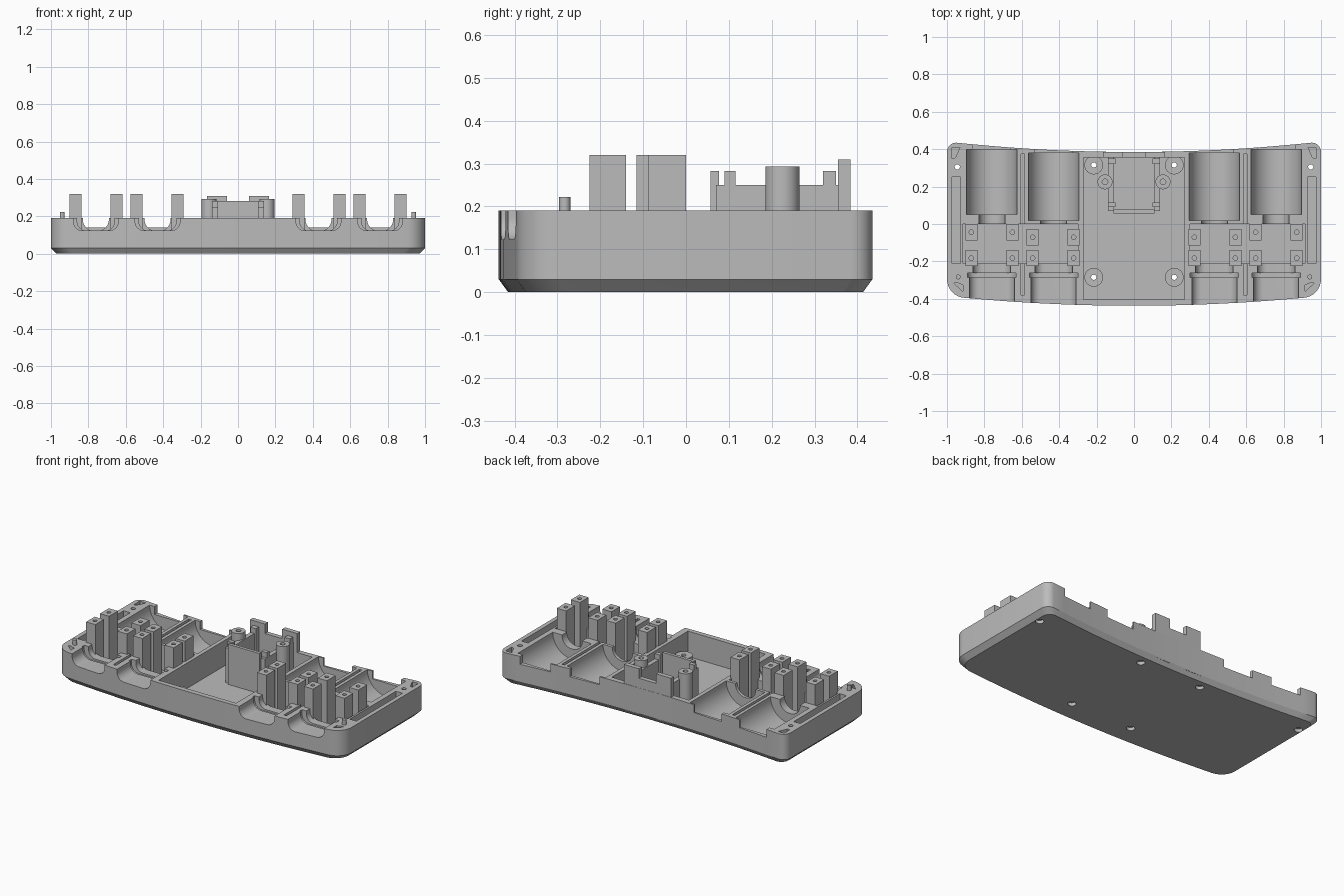
import bpy, bmesh, math
from mathutils import Vector

if "Cube" in bpy.data.objects:
    bpy.data.objects.remove(bpy.data.objects["Cube"], do_unlink=True)

grey = bpy.data.materials.new("plain grey")
grey.use_nodes = True
COLOUR = (0.5, 0.5, 0.5, 1)
grey.diffuse_color = COLOUR
grey.node_tree.nodes["Principled BSDF"].inputs["Base Color"].default_value = COLOUR

RIM, FLOOR, OVER = 0.19, 0.03, 0.4
SIDES = (-1, 1)


def loft(name, rings):
    """Solid skinned through rings of equal length, capped at both ends."""
    bm = bmesh.new()
    loops = [[bm.verts.new(p) for p in ring] for ring in rings]
    for a, b in zip(loops, loops[1:]):
        for i in range(len(a)):
            j = (i + 1) % len(a)
            bm.faces.new((a[i], a[j], b[j], b[i]))
    bm.faces.new(loops[0])
    bm.faces.new(loops[-1])
    bmesh.ops.recalc_face_normals(bm, faces=bm.faces)
    mesh = bpy.data.meshes.new(name)
    bm.to_mesh(mesh)
    bm.free()
    mesh.materials.append(grey)
    obj = bpy.data.objects.new(name, mesh)
    bpy.context.scene.collection.objects.link(obj)
    return obj


def upright(name, pts, z0, z1):
    return loft(name, [[(x, y, z) for x, y in pts] for z in (z0, z1)])


def along_y(name, pts, y0, y1):
    return loft(name, [[(x, y, z) for x, z in pts] for y in (y0, y1)])


def box(name, x0, x1, y0, y1, z0, z1):
    return upright(name, [(x0, y0), (x1, y0), (x1, y1), (x0, y1)], z0, z1)


def arc(cx, cy, r, start, end, n):
    angles = [math.radians(start + (end - start) * i / n) for i in range(n + 1)]
    return [(cx + r * math.cos(a), cy + r * math.sin(a)) for a in angles]


def rod(name, x, y, r, z0, z1):
    return upright(name, arc(x, y, r, 0, 345, 23), z0, z1)


def cut(obj, cutters):
    """Subtract the cutters from the object and remove them."""
    group = bpy.data.collections.new("cutters")
    bpy.context.scene.collection.children.link(group)
    for c in cutters:
        c.hide_render = True
        bpy.context.scene.collection.objects.unlink(c)
        group.objects.link(c)
    mod = obj.modifiers.new("cut", "BOOLEAN")
    mod.operand_type, mod.collection = "COLLECTION", group
    mod.operation, mod.solver = "DIFFERENCE", "EXACT"
    mod.use_self = True
    dg = bpy.context.evaluated_depsgraph_get()
    mesh = bpy.data.meshes.new_from_object(obj.evaluated_get(dg))
    obj.modifiers.clear()
    obj.data = mesh
    mesh.materials.clear()
    mesh.materials.append(grey)
    for c in cutters:
        bpy.data.objects.remove(c, do_unlink=True)
    bpy.data.collections.remove(group)


def trough(cx, half, bottom, r):
    """U-shaped section with rounded lower corners."""
    return ([(cx - half, OVER)] + arc(cx - half + r, bottom + r, r, 180, 270, 10)
            + arc(cx + half - r, bottom + r, r, 270, 360, 10) + [(cx + half, OVER)])


# Tray outline: bowed front and back edges, rounded corners
steps = [i / 12 for i in range(-11, 12)]
outline = [(0.9 * t, -0.437 + 0.042 * t * t) for t in steps]
outline += arc(0.9, -0.295, 0.1, -87, 0, 8) + arc(0.95, 0.385, 0.05, 0, 87, 6)
outline += [(-0.95 * t, 0.385 + 0.05 * t * t) for t in steps]
outline += arc(-0.95, 0.385, 0.05, 93, 180, 6) + arc(-0.9, -0.295, 0.1, 180, 267, 8)
base = [(x * 0.97, y * 0.95, 0) for x, y in outline]
tray = loft("tray", [base, [(x, y, FLOOR) for x, y in outline],
                     [(x, y, RIM) for x, y in outline]])

# Hollows in the tray
cuts = [box("centre_hollow", -0.27, 0.27, -0.405, 0.355, FLOOR, OVER)]
for s in SIDES:
    for cx, back, end in ((0.76, 0.05, 0.397), (0.43, 0.02, 0.38)):
        x = s * cx
        cradle = [(x - 0.135, OVER)] + arc(x, RIM, 0.135, 180, 360, 28) + [(x + 0.135, OVER)]
        cuts += [
            along_y("cradle", cradle, back, end),
            along_y("neck", trough(x, 0.07, 0.12, 0.065), -0.03, back + 0.01),
            box("back_notch", x - 0.1, x + 0.1, end - 0.01, 0.5, 0.14, OVER),
            along_y("front_bay", trough(x, 0.12, 0.123, 0.05), -0.5, -0.28),
            along_y("front_bay_groove", trough(x, 0.13, 0.113, 0.05), -0.287, -0.262),
            along_y("front_neck", trough(x, 0.1, 0.123, 0.05), -0.265, -0.2),
        ]
    low, high = sorted((s * 0.3, s * 0.915))
    cuts.append(box("post_hollow", low, high, -0.21, 0, FLOOR, OVER))
    for y0, y1 in ((-0.01, 0.375), (-0.38, -0.2)):
        cuts.append(box("divider_slot", s * 0.595 - 0.009, s * 0.595 + 0.009, y0, y1, 0.06, OVER))
    cuts.append(box("side_slot", s * 0.95 - 0.023, s * 0.95 + 0.023, -0.21, 0.25, FLOOR, OVER))
    for corner in (((0.93, 0.41), (0.972, 0.41), (0.972, 0.35), (0.955, 0.355)),
                   ((0.915, -0.36), (0.965, -0.315), (0.945, -0.315), (0.915, -0.325))):
        cuts.append(upright("corner_pocket", [(s * x, y) for x, y in corner], 0.1, OVER))
    for x, y in ((0.945, 0.305), (0.215, 0.315), (0.215, -0.285)):
        cuts += [rod("screw_hole", s * x, y, 0.014, -0.1, OVER),
                 rod("screw_head_recess", s * x, y, 0.024, -0.1, 0.02)]
cut(tray, cuts)

for s in SIDES:
    tag = "left" if s > 0 else "right"
    # Clamp posts with pilot holes
    for cx, rear in ((0.87, 0), (0.65, 0), (0.542, -0.027), (0.323, -0.027)):
        for y0, y1 in ((rear - 0.088, rear), (-0.225, -0.14)):
            x, mid = s * cx, (y0 + y1) / 2
            post = box("clamp_post_" + tag, x - 0.032, x + 0.032, y0, y1, FLOOR - 0.005, 0.32)
            cut(post, [rod("pilot_hole", x, mid, 0.012, 0.22, OVER)])
    # Screw bosses, tall pillars and locating pins
    for x, y, r, top, hole in ((0.215, 0.315, 0.05, 0.1, 0.014),
                               (0.215, -0.285, 0.05, 0.1, 0.014),
                               (0.155, 0.225, 0.04, 0.293, 0.015)):
        boss = rod("boss_" + tag, s * x, y, r, FLOOR - 0.002, top)
        cut(boss, [rod("boss_hole", s * x, y, hole, 0 if top < RIM else RIM, OVER)])
    rod("locating_pin_" + tag, s * 0.94, -0.283, 0.013, RIM - 0.01, 0.222)

    # Module holder: side rails, corner clips and raised back plates
    for name, a, b, y0, y1, top in (("holder_rail_", 0.11, 0.138, 0.07, 0.36, 0.25),
                                    ("holder_front_clip_", 0.1, 0.138, 0.09, 0.115, 0.283),
                                    ("holder_back_clip_", 0.1, 0.138, 0.32, 0.35, 0.283),
                                    ("holder_back_plate_", 0.06, 0.165, 0.355, 0.384, 0.31)):
        x0, x1 = sorted((s * a, s * b))
        box(name + tag, x0, x1, y0, y1, FLOOR - 0.005, top)
box("holder_front_plate", -0.11, 0.11, 0.057, 0.077, FLOOR - 0.005, 0.283)
box("holder_back_sill", -0.06, 0.06, 0.355, 0.384, FLOOR, 0.25)

# Smooth curved surfaces, keep hard edges
bpy.ops.object.select_all(action="DESELECT")
for obj in bpy.context.scene.objects:
    if obj.type == "MESH":
        obj.select_set(True)
        bpy.context.view_layer.objects.active = obj
bpy.ops.object.shade_smooth_by_angle(angle=math.radians(25))
